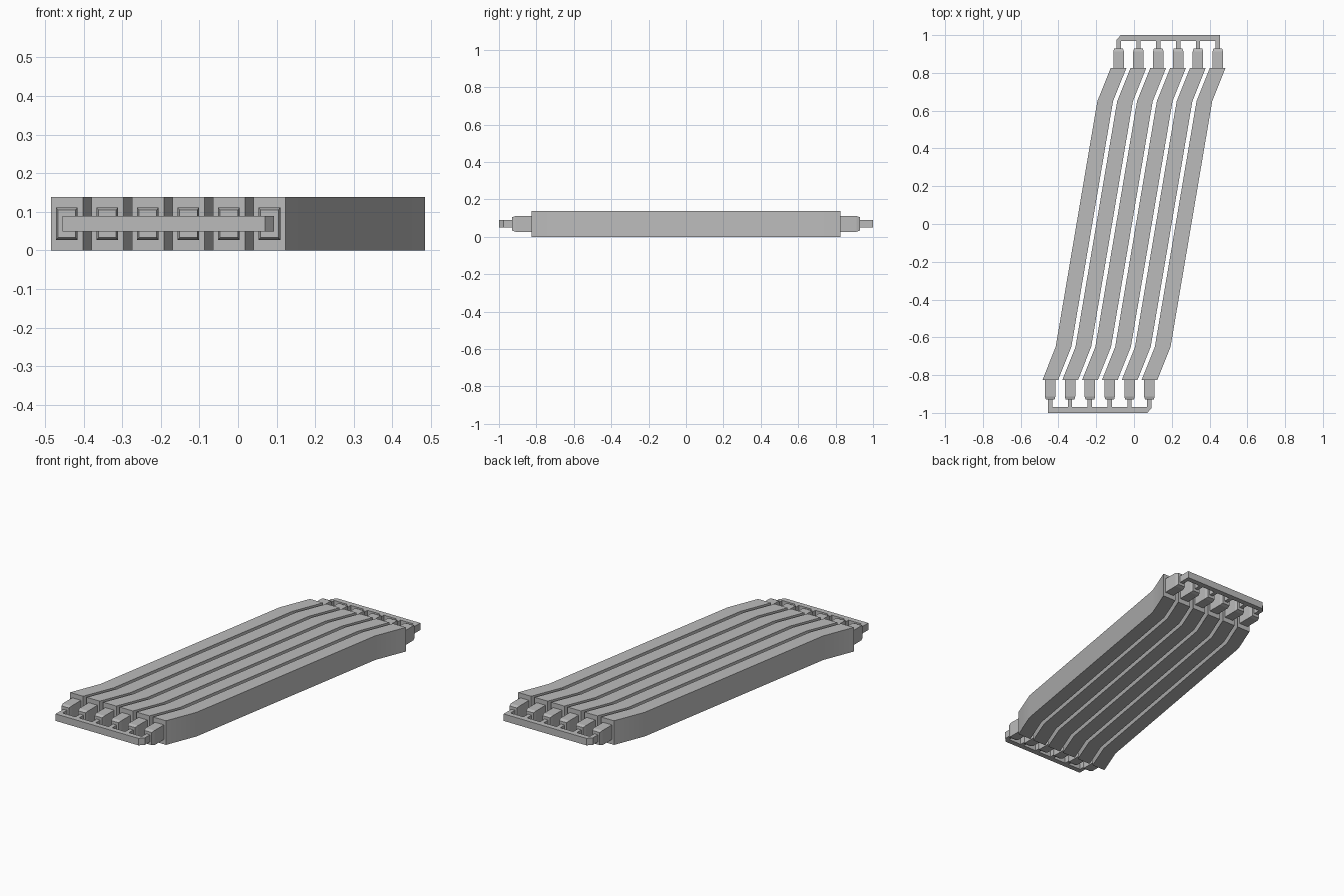
import bpy
import bmesh
from mathutils import Matrix

cube = bpy.data.objects.get("Cube")
if cube:
    bpy.data.objects.remove(cube, do_unlink=True)

# One plain grey for every part
GREY = (0.5, 0.5, 0.5, 1.0)
grey = bpy.data.materials.new("plain_grey")
grey.use_nodes = True
grey.diffuse_color = GREY
grey.node_tree.nodes["Principled BSDF"].inputs["Base Color"].default_value = GREY

COUNT = 6
PITCH = 0.105
FIRST_X = -0.4435     # front centre of the rightmost strip
MID_Z = 0.069


def finish(name, bm, turned=False):
    if turned:
        bm.transform(Matrix.Rotation(3.14159265, 4, "Z"))
    bmesh.ops.recalc_face_normals(bm, faces=bm.faces)
    mesh = bpy.data.meshes.new(name)
    bm.to_mesh(mesh)
    bm.free()
    mesh.materials.append(grey)
    obj = bpy.data.objects.new(name, mesh)
    bpy.context.collection.objects.link(obj)
    return obj


def loft(name, rings, turned=False):
    """Skin rectangular sections (centre x, y, half width, half height)."""
    bm = bmesh.new()
    loops = []
    for x, y, w, h in rings:
        loops.append([bm.verts.new((x + sx * w, y, MID_Z + sz * h))
                      for sx, sz in ((-1, -1), (1, -1), (1, 1), (-1, 1))])
    for a, b in zip(loops, loops[1:]):
        for i in range(4):
            j = (i + 1) % 4
            bm.faces.new((a[i], a[j], b[j], b[i]))
    bm.faces.new(loops[0])
    bm.faces.new(loops[-1])
    return finish(name, bm, turned)


def plate(name, outline, z0, z1, turned=False):
    """Extrude an outline straight up."""
    bm = bmesh.new()
    face = bm.faces.new([bm.verts.new((x, y, z0)) for x, y in outline])
    top = bmesh.ops.extrude_face_region(bm, geom=[face])["geom"]
    verts = [v for v in top if isinstance(v, bmesh.types.BMVert)]
    bmesh.ops.translate(bm, verts=verts, vec=(0, 0, z1 - z0))
    return finish(name, bm, turned)


# Long bent strips, softly shaded across the bends
path = [(0, -0.827), (0.0705, -0.65), (0.291, 0.65), (0.362, 0.827)]
for i in range(COUNT):
    x0 = FIRST_X + i * PITCH
    strip = loft(f"strip_{i + 1}", [(x0 + dx, y, 0.0415, MID_Z) for dx, y in path])
    bpy.ops.object.select_all(action="DESELECT")
    strip.select_set(True)
    bpy.context.view_layer.objects.active = strip
    bpy.ops.object.shade_smooth_by_angle(angle=0.5)

# Both ends: the back is the front turned half way round
for end, turned in (("front", False), ("back", True)):
    for i in range(COUNT):
        x = FIRST_X + i * PITCH
        # Connector block with a tapered nose
        loft(f"{end}_connector_{i + 1}",
             [(x, -0.82, 0.028, 0.042), (x, -0.912, 0.028, 0.042),
              (x, -0.93, 0.023, 0.036)], turned)
        # Narrow neck joining the block to the cross bar
        loft(f"{end}_neck_{i + 1}",
             [(x, -0.925, 0.0115, 0.02), (x, -0.972, 0.0115, 0.02)], turned)
    # Cross bar with one clipped corner
    left, right = FIRST_X - 0.0115, FIRST_X + 5 * PITCH + 0.0115
    plate(f"{end}_cross_bar",
          [(left, -1), (right - 0.023, -1), (right, -0.975),
           (right, -0.97), (left, -0.97)], MID_Z - 0.02, MID_Z + 0.02, turned)
